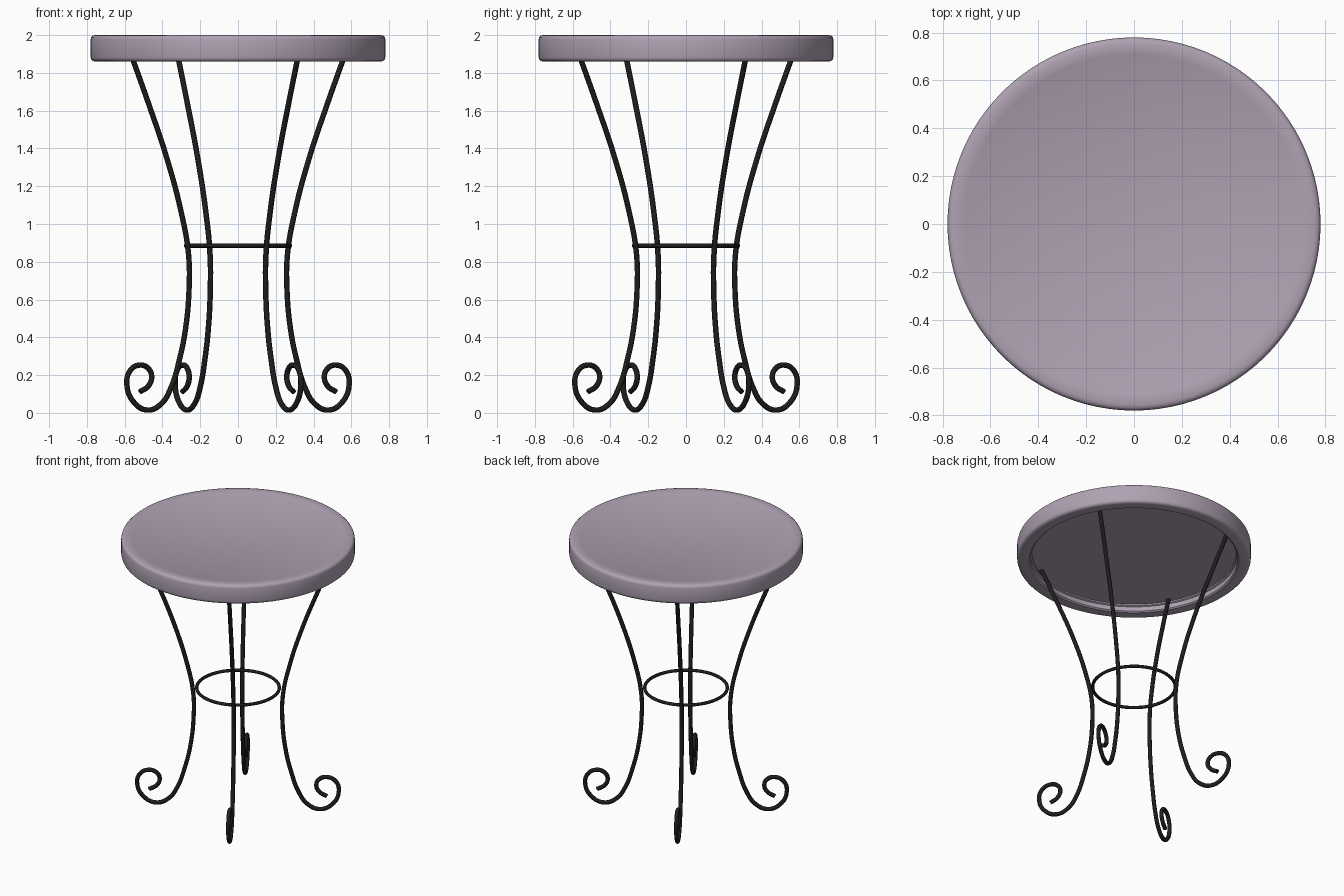
import bpy, bmesh, math

if "Cube" in bpy.data.objects:
    bpy.data.objects.remove(bpy.data.objects["Cube"])


def material(name, color):
    m = bpy.data.materials.new(name)
    m.diffuse_color = (*color, 1)
    m.use_nodes = True
    m.node_tree.nodes["Principled BSDF"].inputs["Base Color"].default_value = m.diffuse_color
    return m


wood = material("mauve_paint", (0.43, 0.36, 0.45))
iron = material("black_iron", (0.012, 0.012, 0.012))


def lathe(name, profile, mat, steps=96):
    """Revolve an (r, z) profile round the z axis."""
    bm = bmesh.new()
    verts = [bm.verts.new((r, 0, z)) for r, z in profile]
    edges = [bm.edges.new(p) for p in zip(verts, verts[1:])]
    bmesh.ops.spin(bm, geom=verts + edges, cent=(0, 0, 0), axis=(0, 0, 1),
                   angle=math.tau, steps=steps)
    bmesh.ops.remove_doubles(bm, verts=bm.verts, dist=1e-4)
    bmesh.ops.recalc_face_normals(bm, faces=bm.faces)
    mesh = bpy.data.meshes.new(name)
    bm.to_mesh(mesh)
    bm.free()
    ob = bpy.data.objects.new(name, mesh)
    bpy.context.collection.objects.link(ob)
    mesh.materials.append(mat)
    bpy.context.view_layer.objects.active = ob
    ob.select_set(True)
    bpy.ops.object.shade_smooth_by_angle(angle=math.radians(35))
    ob.select_set(False)
    return ob


# Round top: shallow seam on the upper face, rounded rim, recessed underside
lathe("table_top", [
    (0, 1.997), (0.705, 1.997), (0.712, 2.0), (0.757, 2.0), (0.769, 1.997),
    (0.777, 1.989), (0.78, 1.977), (0.78, 1.882), (0.777, 1.871),
    (0.769, 1.863), (0.757, 1.86), (0.70, 1.86), (0.69, 1.868),
    (0.69, 1.90), (0.68, 1.905), (0.68, 1.915), (0, 1.915)], wood)

# Scrolled leg path in the radial plane (r, z), from the top down into the curl
leg_path = [
    (0.662, 1.925), (0.545, 1.64), (0.43, 1.34), (0.345, 1.06),
    (0.301, 0.84), (0.298, 0.65), (0.320, 0.44), (0.357, 0.28),
    (0.407, 0.135), (0.465, 0.050), (0.547, 0.015), (0.632, 0.055),
    (0.676, 0.150), (0.655, 0.225), (0.598, 0.253), (0.545, 0.235),
    (0.525, 0.190), (0.545, 0.143), (0.596, 0.112)]

curve = bpy.data.curves.new("leg", 'CURVE')
curve.dimensions = '3D'
curve.bevel_depth = 0.0145
curve.bevel_resolution = 3
curve.resolution_u = 8
curve.use_fill_caps = True
spline = curve.splines.new('BEZIER')
spline.bezier_points.add(len(leg_path) - 1)
for p, (r, z) in zip(spline.bezier_points, leg_path):
    p.co = (r, 0, z)
    p.handle_left_type = p.handle_right_type = 'AUTO'
curve.materials.append(iron)

# Four legs at quarter turns
for i, side in enumerate(("right_back", "left_back", "left_front", "right_front")):
    leg = bpy.data.objects.new(side + "_leg", curve)
    leg.rotation_euler.z = math.radians(29.5 + 90 * i)
    bpy.context.collection.objects.link(leg)

# Ring tying the legs together
bpy.ops.mesh.primitive_torus_add(location=(0, 0, 0.885), major_radius=0.276,
                                 minor_radius=0.011, major_segments=64, minor_segments=12)
ring = bpy.context.object
ring.name = "brace_ring"
ring.data.materials.append(iron)
bpy.ops.object.shade_smooth_by_angle(angle=math.radians(40))
